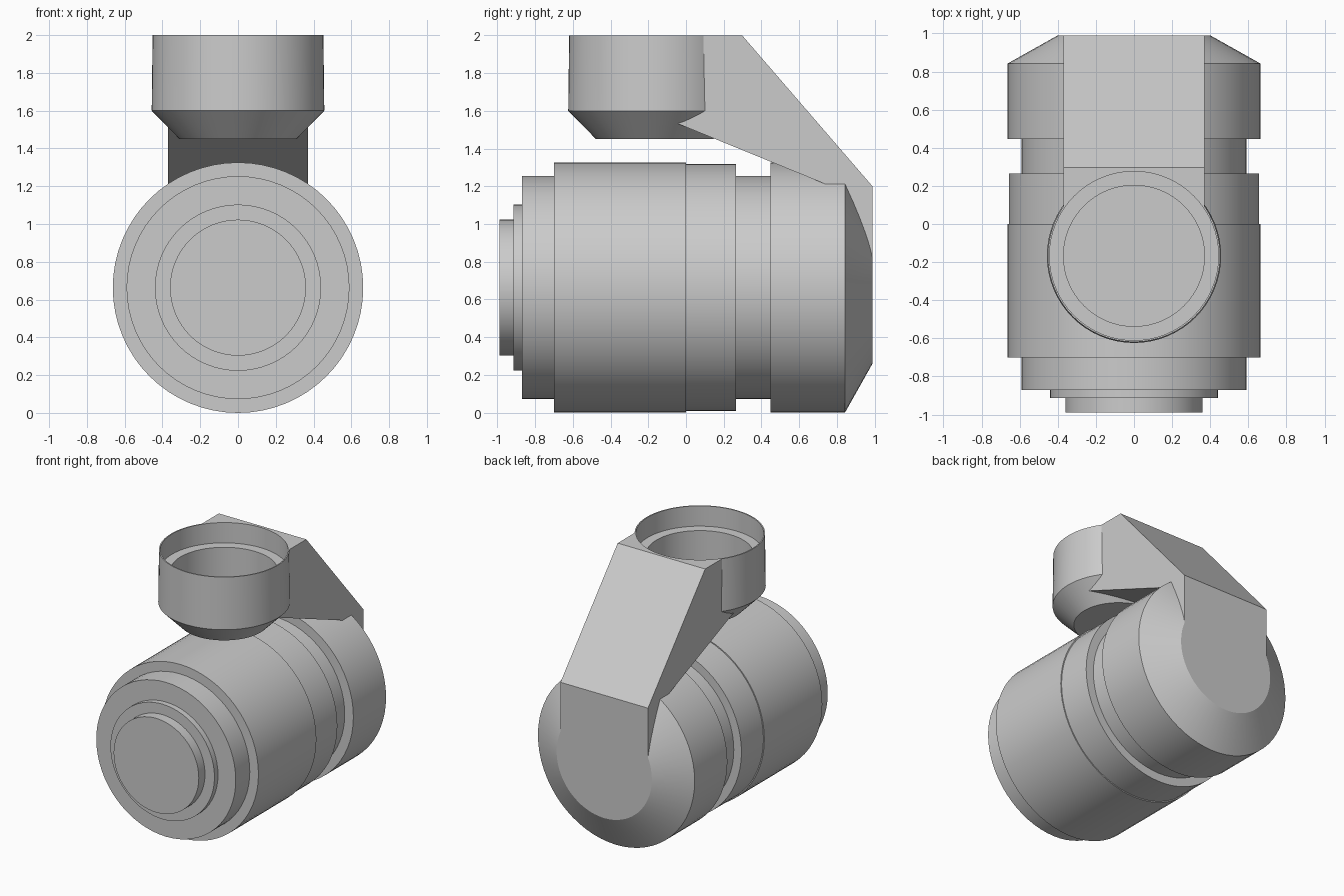
import bpy
import bmesh
from math import cos, sin, tau, radians

cube = bpy.data.objects.get("Cube")
if cube:
    bpy.data.objects.remove(cube, do_unlink=True)

SEGMENTS = 64
BODY_Z = 0.663
CUP_Y = -0.167

grey = bpy.data.materials.new("plain grey")
grey.use_nodes = True
grey.diffuse_color = (0.6, 0.6, 0.6, 1)
grey.node_tree.nodes["Principled BSDF"].inputs["Base Color"].default_value = (0.6, 0.6, 0.6, 1)


def finish(name, bm):
    """Turn a bmesh into a grey object."""
    bmesh.ops.recalc_face_normals(bm, faces=bm.faces)
    mesh = bpy.data.meshes.new(name)
    bm.to_mesh(mesh)
    bm.free()
    mesh.materials.append(grey)
    obj = bpy.data.objects.new(name, mesh)
    bpy.context.collection.objects.link(obj)
    return obj


def smooth(obj):
    bpy.ops.object.select_all(action="DESELECT")
    obj.select_set(True)
    bpy.context.view_layer.objects.active = obj
    bpy.ops.object.shade_smooth_by_angle(angle=radians(25))


def lathe(name, profile, place):
    """Revolve (radius, distance) pairs, capping both ends."""
    bm = bmesh.new()
    rings = []
    for r, d in profile:
        rings.append([bm.verts.new(place(r * cos(tau * i / SEGMENTS), r * sin(tau * i / SEGMENTS), d))
                      for i in range(SEGMENTS)])
    for a, b in zip(rings, rings[1:]):
        for i in range(SEGMENTS):
            j = (i + 1) % SEGMENTS
            bm.faces.new((a[i], a[j], b[j], b[i]))
    bm.faces.new(rings[0])
    bm.faces.new(rings[-1])
    return finish(name, bm)


def along_y(u, v, d):
    return (u, d, BODY_Z + v)


def along_z(u, v, d):
    return (u, CUP_Y + v, d)


# Stepped barrel with a grooved waist and a chamfered back end
body = lathe("barrel_body", [
    (0.36, -0.988), (0.36, -0.913), (0.44, -0.913), (0.44, -0.87),
    (0.59, -0.87), (0.59, -0.70), (0.663, -0.70), (0.663, 0.0),
    (0.655, 0.0), (0.655, 0.265), (0.59, 0.265), (0.59, 0.447),
    (0.663, 0.447), (0.663, 0.842), (0.403, 0.988)], along_y)
smooth(body)

# Open cup with a thin rim, an inner ledge and a deep bore
bore = [(0.443, 1.845), (0.37, 1.845), (0.37, 1.6)]
cup = lathe("cup", [(0.31, 1.45), (0.457, 1.6), (0.452, 2.0), (0.443, 2.0)] + bore, along_z)
smooth(cup)

# Angled arm joining the barrel to the cup
bm = bmesh.new()
outline = [(CUP_Y, 2.0), (0.297, 2.0), (0.988, 1.2), (0.988, 0.663),
           (0.85, 0.663), (0.85, 1.166), (CUP_Y, 1.582)]
side = bm.faces.new([bm.verts.new((-0.37, y, z)) for y, z in outline])
extruded = bmesh.ops.extrude_face_region(bm, geom=[side])["geom"]
bmesh.ops.translate(bm, vec=(0.74, 0, 0),
                    verts=[v for v in extruded if isinstance(v, bmesh.types.BMVert)])
arm = finish("support_arm", bm)

# Clear the arm out of the cup's hollow
cutter = lathe("bore_cutter", [(0.447, 2.1), (0.447, 1.84), (0.375, 1.84), (0.375, 1.595)], along_z)
cutter.hide_render = True
cut = arm.modifiers.new("bore", "BOOLEAN")
cut.operation = "DIFFERENCE"
cut.solver = "EXACT"
cut.object = cutter
bpy.ops.object.select_all(action="DESELECT")
arm.select_set(True)
bpy.context.view_layer.objects.active = arm
bpy.ops.object.modifier_apply(modifier=cut.name)
bpy.data.objects.remove(cutter, do_unlink=True)
